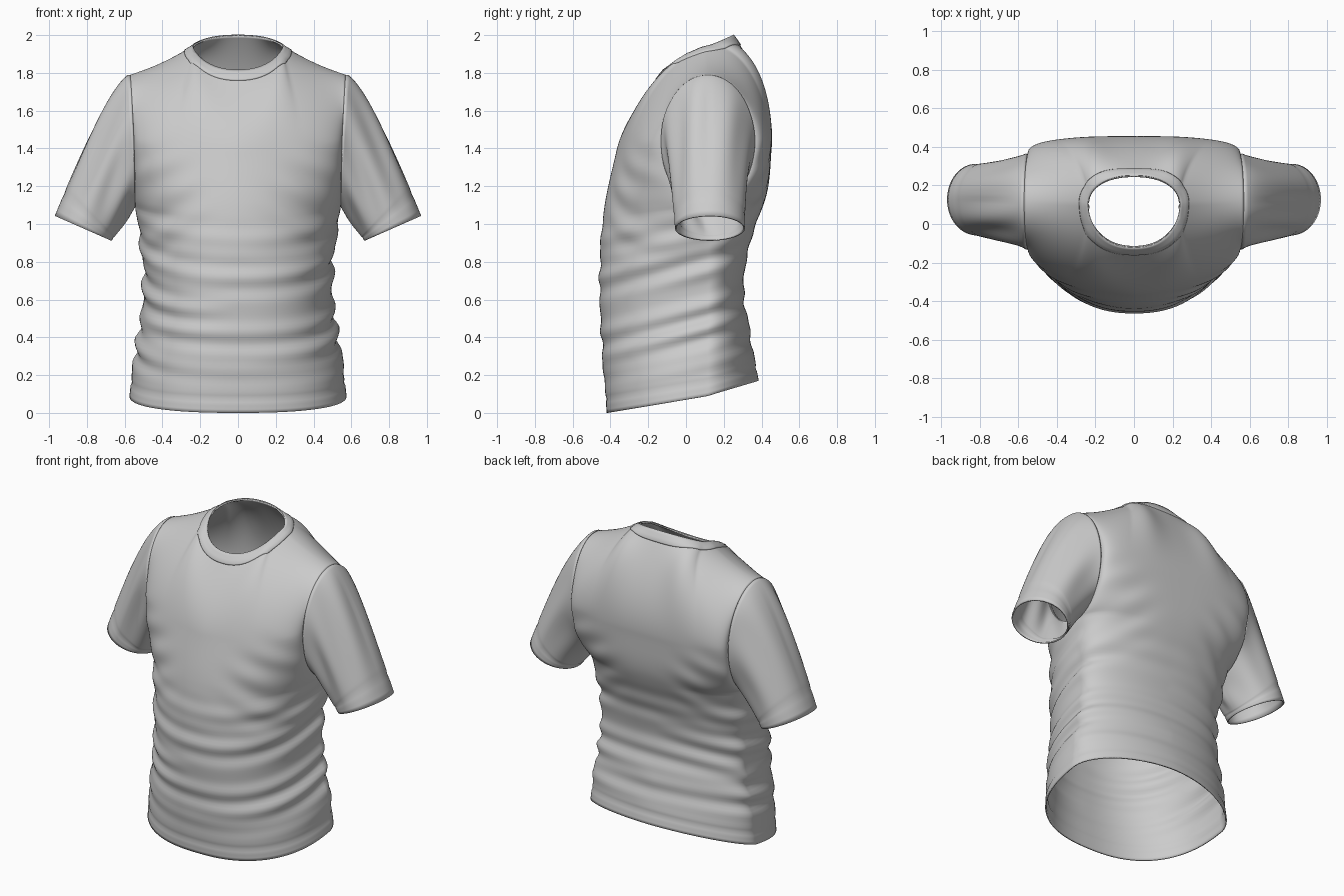
import bpy, bmesh, math
from mathutils import Vector as V
from mathutils.bvhtree import BVHTree

if "Cube" in bpy.data.objects:
    bpy.data.objects.remove(bpy.data.objects["Cube"])

PI = math.pi
TA, TC, SN = 0.46, 0.62, 0.45      # armpit row, chest row, neck/shoulder split


def spline(vals, u):
    """Catmull-Rom through evenly spaced values, u in 0..1."""
    n = len(vals) - 1
    u = min(max(u, 0), 1) * n
    i = min(int(u), n - 1)
    f = u - i
    b, c = vals[i], vals[i + 1]
    a = vals[i - 1] if i else 2 * b - c
    d = vals[i + 2] if i + 2 <= n else 2 * c - b
    return b + 0.5 * f * (c - a + f * (2*a - 5*b + 4*c - d + f * (3*(b - c) + d - a)))


def bump(v, c, w):
    return math.exp(-((v - c) / w) ** 2)


def make_object(name, quads_grids, thickness, mirror=False):
    """Mesh from grids of points, welded where the grids meet; returns its BVH."""
    bm = bmesh.new()
    for grid, flip in quads_grids:
        vs = [[bm.verts.new(p) for p in row] for row in grid]
        for r0, r1 in zip(vs, vs[1:]):
            for i in range(len(r0) - 1):
                q = [r0[i], r0[i + 1], r1[i + 1], r1[i]]
                bm.faces.new(q[::-1] if flip else q)
    bmesh.ops.remove_doubles(bm, verts=bm.verts, dist=0.0005)
    for f in bm.faces:
        f.smooth = True
    bm.normal_update()
    tree = BVHTree.FromBMesh(bm)
    me = bpy.data.meshes.new(name)
    bm.to_mesh(me)
    bm.free()
    ob = bpy.data.objects.new(name, me)
    bpy.context.collection.objects.link(ob)
    if mirror:
        ob.modifiers.new("mirror", 'MIRROR').use_mirror_merge = False
    s = ob.modifiers.new("cloth", 'SOLIDIFY')
    s.thickness, s.offset = thickness, -1
    return tree


def armhole(phi, side=-1):
    """Sleeve seam: phi 0 at the armpit, pi at the shoulder tip."""
    w = (1 - math.cos(phi)) / 2
    return V((0.545 + 0.025 * w ** 2, 0.115 + side * 0.245 * math.sin(phi),
              1.445 - 0.345 * math.cos(phi)))


def neck(a, grow=0.0, drop=0.0):
    """Neckline: a = 0 front, pi/2 side, pi back."""
    c = math.cos(a)
    ry = 0.225 if c > 0 else 0.145
    sn = math.sin(a)
    y = 0.105 - (ry + grow) * c
    z = 1.94 - (0.125 if c > 0 else -0.06) * abs(c) ** 1.3
    return V(((0.237 + grow) * math.copysign(abs(sn) ** 0.9, sn), y, z - drop))


# ---- torso panels -------------------------------------------------------
WIDTH = [0.575, 0.55, 0.515, 0.50, 0.515, 0.545]
PROFILE = {-1: ([-0.42, -0.44, -0.455, -0.455, -0.43, -0.37], 0.0, 1.38, 2.4),
           1: ([0.385, 0.34, 0.305, 0.345, 0.43, 0.455], 0.17, 1.42, 1.85)}


def edge(t, side):
    if t <= TA:
        u = t / TA
        return V((spline(WIDTH, u), 0.115, 0.09 + 1.01 * u))
    if t <= TC:
        return armhole((t - TA) / (TC - TA) * PI / 2, side)
    return armhole(PI / 2 * (1 + (t - TC) / (1 - TC)), side)


def row(s, t, side):
    ys, z0, z1, n = PROFILE[side]
    u = t / TC
    n += 0.85 * u ** 1.5 if side > 0 else -0.7 * u ** 3
    e = edge(t, side)
    k = max(math.cos(s * PI / 2), 0) ** (2 / n)
    x = e.x * math.sin(s * PI / 2) ** (2 / n)
    return V((x, e.y + (spline(ys, u) - e.y) * k, e.z + (z0 + (z1 - z0) * u - e.z) * k))


def upper(s, t, side):
    """Chest row up to the neckline and shoulder seam."""
    u = (t - TC) / (1 - TC)
    p0 = row(s, TC, side)
    dn = V((0, 0.6, 0.8)) if side < 0 else V((0, -0.5, 0.7))
    ds = V((0, 1, 0.35)) if side < 0 else V((0, -1, -0.2))
    d0 = V((0, 0.22, 1)) if side < 0 else V((0, 0.06, 1))
    if s <= SN:
        a = s / SN * PI / 2
        p3 = neck(a if side < 0 else PI - a)
        d1 = dn.lerp(ds, math.sin(a) ** 2)
    else:
        f = (s - SN) / (1 - SN)
        p3 = neck(PI / 2).lerp(armhole(PI), f)
        p3.z -= 0.012 * math.sin(PI * f)
        d1 = ds.lerp(V((0, ds.y, 0)), f)
    L = (p3 - p0).length / 3
    p1, p2 = p0 + d0.normalized() * L, p3 - d1.normalized() * L
    w = 1 - u
    return w**3 * p0 + 3*w*w*u * p1 + 3*w*u*u * p2 + u**3 * p3


def torso_point(s, t, side):
    sg, s = (1 if s >= 0 else -1), abs(s)
    if t <= TC:
        p = row(s, t, side)
    else:
        p = upper(s, t, side)
        p += (edge(t, side) - upper(1, t, side)) * s ** 6
    # gathered folds round the waist, stitched hem
    q = p.z - 0.28 * p.y - 0.03 * sg * s
    env = min(1, max(0, (p.z - 0.13 - 0.1 * (p.y + 0.4)) / 0.12)) * min(1, max(0, (1.12 - p.z) / 0.3))
    wave = math.sin(q * 38 + 1.2 * math.sin(q * 9 + 2 * s)) + 0.5 * math.sin(q * 61 + 3 * sg * s)
    d = env * wave * (0.005 + 0.006 * s * s)
    d -= 0.006 * bump(t, 0.035, 0.005)
    # drag lines fanning out from the armpits
    r = math.hypot(p.x - 0.52, p.z - 1.1)
    d += 0.006 * bump(r, 0.2, 0.12) * math.sin(34 * (p.z + 0.5 * p.x)) * (1 - s ** 4)
    out = V((p.x, p.y - 0.05, 0)).normalized()
    p += out * d
    p.x *= sg
    return p


NS, NT = 100, 120
panels = []
for side in (-1, 1):
    grid = [[torso_point(-1 + 2 * i / NS, j / NT, side) for i in range(NS + 1)]
            for j in range(NT + 1)]
    panels.append((grid, side > 0))
torso_tree = make_object("torso", panels, 0.008)

# ---- sleeves ------------------------------------------------------------
NP, NK = 72, 44


def sleeve_point(phi, k):
    a = armhole(phi)
    c, sn = math.cos(phi), math.sin(phi)
    w = (1 - c) / 2
    cuff = V((0.82 - 0.15 * c, 0.127 - 0.185 * sn, 0.977 - 0.066 * c))
    ctrl = (a + cuff) / 2 + V((-0.07 * w, 0.02 * sn, 0.30 * w))
    p = a * (1 - k)**2 + ctrl * 2*k*(1 - k) + cuff * k*k
    # raised seam edge, lengthwise folds, stitched cuff
    d = 0.009 * min(1, k / 0.04) * (1 - k)
    d += 0.010 * math.sin(PI * k) * math.sin(7 * phi + 2.5 * k) * (1.0 if sn > 0 else 0.5)
    d -= 0.004 * bump(k, 0.91, 0.015)
    return p + V((-0.5 * c, -sn, -0.6 * c)) * d


grid = [[sleeve_point(2 * PI * i / NP, j / NK) for j in range(NK + 1)] for i in range(NP + 1)]
make_object("sleeves", [(grid, False)], 0.008, mirror=True)

# ---- ribbed collar band, laid onto the torso ----------------------------
ring = []
for i in range(97):
    a = 2 * PI * i / 96
    c = math.cos(a)
    fall = 0.03 + 0.022 * abs(c)
    strip = []
    for f, lift in ((0, 0.001), (0.25, 0.002), (0.6, 0.002), (0.92, 0.002), (1, -0.002)):
        p = neck(a, 0.045 * f, fall * f)
        hit, normal, _, _ = torso_tree.find_nearest(p)
        strip.append((p if f == 0 else hit) + normal * lift)
    ring.append(strip)
make_object("collar", [(ring, True)], 0.003)
